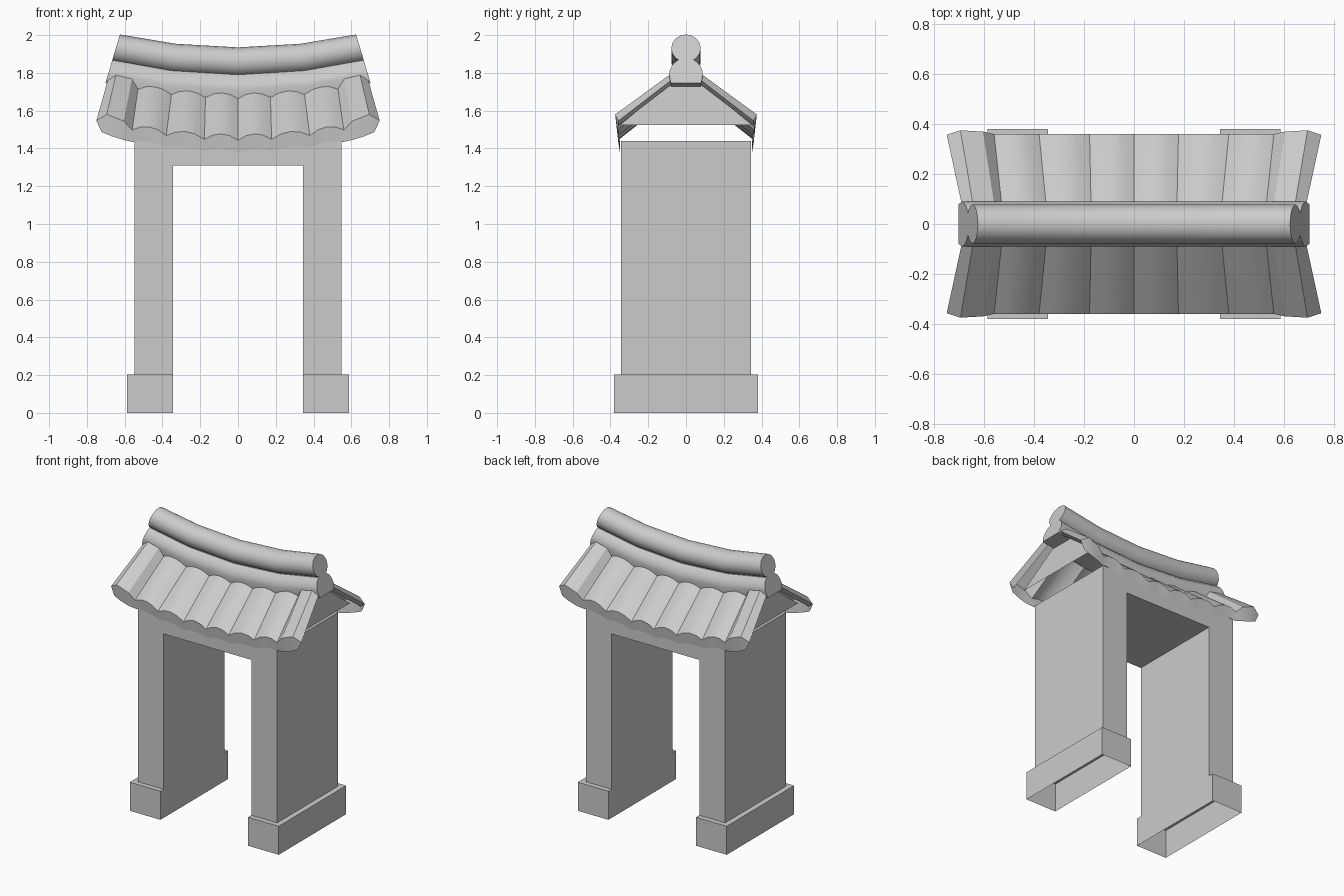
import bpy, bmesh, math

if "Cube" in bpy.data.objects:
    bpy.data.objects.remove(bpy.data.objects["Cube"])


def make(name, verts, faces, smooth=False, mirror=(False, False), fix=False):
    me = bpy.data.meshes.new(name)
    me.from_pydata(verts, [], faces)
    if fix:
        bm = bmesh.new()
        bm.from_mesh(me)
        bmesh.ops.recalc_face_normals(bm, faces=bm.faces)
        bm.to_mesh(me)
        bm.free()
    ob = bpy.data.objects.new(name, me)
    bpy.context.collection.objects.link(ob)
    bpy.ops.object.select_all(action='DESELECT')
    ob.select_set(True)
    bpy.context.view_layer.objects.active = ob
    if any(mirror):
        m = ob.modifiers.new("mirror", 'MIRROR')
        m.use_axis = (mirror[0], mirror[1], False)
        m.merge_threshold = 0.0005
        bpy.ops.object.modifier_apply(modifier=m.name)
    if smooth:
        bpy.ops.object.shade_smooth_by_angle(angle=math.radians(30))
    return ob


def loft(rows, closed=False, caps=False):
    n = len(rows[0])
    verts = [p for r in rows for p in r]
    faces = []
    for j in range(len(rows) - 1):
        for i in range(n if closed else n - 1):
            k = (i + 1) % n
            faces.append((j * n + i, (j + 1) * n + i, (j + 1) * n + k, j * n + k))
    if caps:
        faces.append(tuple(range(n)))
        faces.append(tuple(range((len(rows) - 1) * n, len(rows) * n)))
    return verts, faces


def sag(x):
    return 0.175 * x * x


# Gate wall: arch outline extruded in depth, open underneath
outline = [(-.548, .2), (-.548, 1.44), (.548, 1.44), (.548, .2),
           (.345, .2), (.345, 1.31), (-.345, 1.31), (-.345, .2)]
v, f = loft([[(x, y, z) for x, z in outline] for y in (-.343, .343)], True)
f = [q for q in f if not all(abs(v[i][2] - .2) < 1e-6 for i in q)]
f += [(0, 1, 6, 7), (1, 2, 5, 6), (2, 3, 4, 5)]
f += [tuple(i + 8 for i in reversed(q)) for q in f[-3:]]
make("gate_wall", v, f, fix=True)

# Plinths: sides plus top, open underneath
base = [(.345, -.38), (.587, -.38), (.587, .38), (.345, .38)]
v, f = loft([[(x, y, z) for x, y in base] for z in (.203, 0)], True)
make("plinths", v, f + [(0, 1, 2, 3)], mirror=(True, False), fix=True)


# Ridge: bent bars whose ends splay outward toward the bottom
def ridge_bar(name, profile):
    rows = []
    for t in (-1, -.53, 0, .53, 1):
        row = []
        for y, h in profile:
            x = t * (.625 + .28 * (1.935 - h))
            row.append((x, y, h + sag(x)))
        rows.append(row)
    make(name, *loft(rows, True, True), smooth=True, fix=True)


ridge_bar("ridge_roll", [(.078 * math.cos(a * math.pi / 8), 1.857 + .078 * math.sin(a * math.pi / 8))
                         for a in range(16)])
half = [(.045, 1.79), (.07, 1.767), (.085, 1.737), (.09, 1.71), (.08, 1.66)]
ridge_bar("ridge_base", half + [(-y, h) for y, h in reversed(half)])

# Roof tiles: top row, eave row and lip row, with an arched bump per tile
top, eave, lip = [], [], []
seams = [(0, 0), (.172, .178), (.352, .38), (.53, .56)]
SEG = 4
for (t0, e0), (t1, e1) in zip(seams, seams[1:]):
    for i in range(SEG + 1):
        if i == 0 and t0 > 0:
            continue
        s = i / SEG
        bump = 4 * s * (1 - s)
        xt, xe = t0 + (t1 - t0) * s, e0 + (e1 - e0) * s
        top.append((xt, -.08, 1.664 + sag(xt) + .033 * bump))
        eave.append((xe, -.36, 1.443 + sag(xe) + .033 * bump))
        lip.append((xe, -.35, 1.38 + sag(xe) + .014 * bump))

# Raised end tile continues the same rows
top += [(.56, -.08, 1.775), (.645, -.08, 1.795), (.69, -.08, 1.76), (.66, -.08, 1.735)]
eave += [(.605, -.37, 1.545), (.695, -.375, 1.58), (.75, -.357, 1.547), (.715, -.36, 1.52)]
lip += [(.605, -.36, 1.445), (.67, -.362, 1.465), (.722, -.36, 1.487), (.70, -.36, 1.487)]
make("roof_tiles", *loft([top, eave, lip]), smooth=True, mirror=(True, True))

# Gable boards closing the roof ends
make("gable_boards", [(.635, -.35, 1.525), (.635, .35, 1.525), (.61, .08, 1.74), (.61, -.08, 1.74)],
     [(0, 1, 2, 3)], mirror=(True, False))
